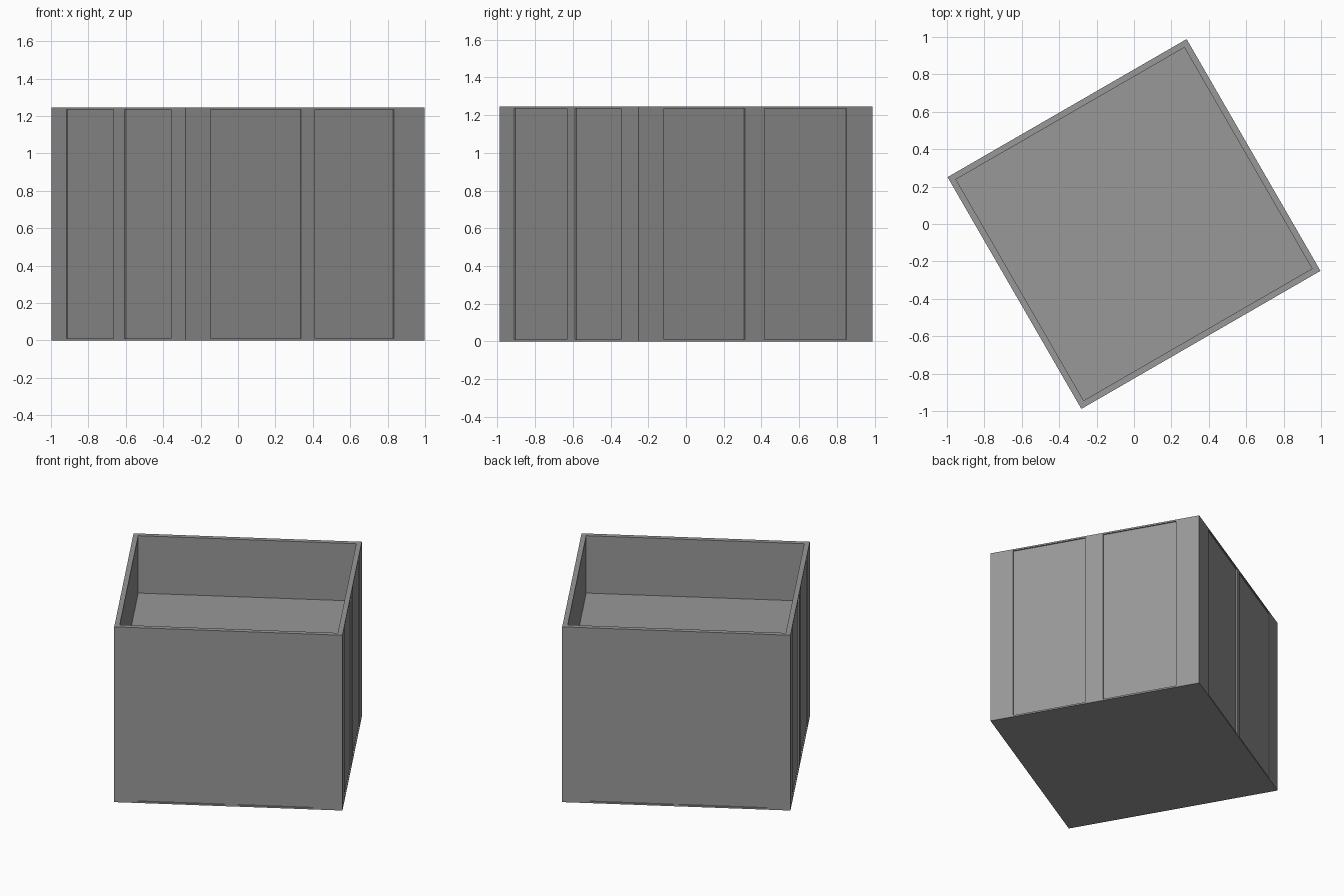
import bpy, bmesh, math
from mathutils import Matrix, Vector

if "Cube" in bpy.data.objects:
    bpy.data.objects.remove(bpy.data.objects["Cube"])

W, D, H = 1.476, 1.431, 1.246     # outer size before turning
WALL, FLOOR = 0.033, 0.838        # rim thickness, height of inner floor
DEPTH, EDGE = 0.008, 0.011        # panel recess depth, margin at top and bottom


def add_box(bm, lo, hi):
    lo, hi = Vector(lo), Vector(hi)
    m = Matrix.Translation((lo + hi) / 2) @ Matrix.Diagonal((*(hi - lo), 1))
    bmesh.ops.create_cube(bm, size=1, matrix=m)


def make_object(name, boxes, mat):
    bm = bmesh.new()
    for lo, hi in boxes:
        add_box(bm, lo, hi)
    me = bpy.data.meshes.new(name)
    bm.to_mesh(me)
    bm.free()
    me.materials.append(mat)
    ob = bpy.data.objects.new(name, me)
    bpy.context.collection.objects.link(ob)
    ob.rotation_euler.z = math.radians(30)
    return ob


# dark grey finish
grey = bpy.data.materials.new("dark_grey")
grey.diffuse_color = (0.314, 0.314, 0.314, 1)
grey.use_nodes = True
grey.node_tree.nodes["Principled BSDF"].inputs["Base Color"].default_value = grey.diffuse_color

# solid planter body
body = make_object("planter_box", [((-W/2, -D/2, 0), (W/2, D/2, H))], grey)

# open top cavity
cuts = [((-W/2 + WALL, -D/2 + WALL, FLOOR), (W/2 - WALL, D/2 - WALL, H + 0.2))]
z0, z1 = EDGE, H - EDGE

# two shallow recessed panels on the front and back
for side, spans in ((-1, [(-0.584, -0.024), (0.063, 0.549)]),
                    (1, [(-0.586, -0.018), (0.019, 0.558)])):
    ya, yb = sorted((side * (D/2 - DEPTH), side * (D/2 + 0.1)))
    cuts += [((a, ya, z0), (b, yb, z1)) for a, b in spans]

# two shallow recessed panels on the left and right
for side in (-1, 1):
    xa, xb = sorted((side * (W/2 - DEPTH), side * (W/2 + 0.1)))
    cuts += [((xa, a, z0), (xb, b, z1)) for a, b in ((-0.562, -0.065), (0.055, 0.558))]

# carve the cavity and panels
cutter = make_object("cutter", cuts, grey)
cutter.hide_render = True
mod = body.modifiers.new("carve", 'BOOLEAN')
mod.operation = 'DIFFERENCE'
mod.solver = 'EXACT'
mod.object = cutter
bpy.context.view_layer.objects.active = body
body.select_set(True)
bpy.ops.object.modifier_apply(modifier=mod.name)
bpy.data.objects.remove(cutter)
